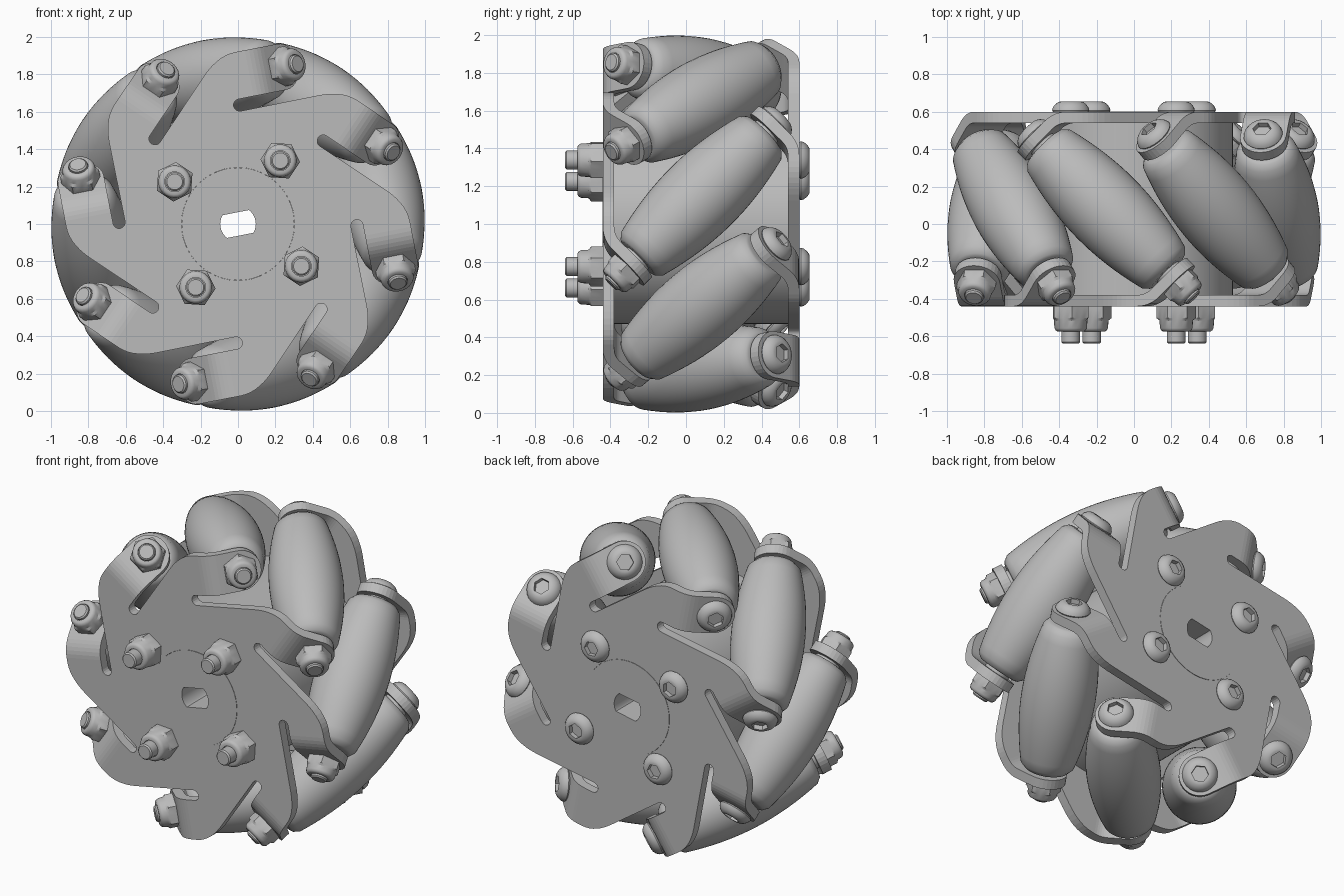
import bpy, bmesh
from math import sin, cos, pi, radians, sqrt
from mathutils import Matrix, Vector

if "Cube" in bpy.data.objects:
    bpy.data.objects.remove(bpy.data.objects["Cube"])

CENTRE = Vector((0, 0.08, 1))
Y = Vector((0, 1, 0))
COUNT = 8
STEP = 2 * pi / COUNT
OFFSET = radians(11)      # angle of the first roller
ROLLER_R = 0.78           # distance of roller axes from the wheel axis
PLATE_Y = 0.49            # plate mid-surface, from the wheel centre
THICK = 0.06

grey = bpy.data.materials.new("metal grey")
grey.use_nodes = True
grey.diffuse_color = (0.5, 0.5, 0.5, 1)
grey.node_tree.nodes["Principled BSDF"].inputs["Base Color"].default_value = (0.5, 0.5, 0.5, 1)


def radial(a):
    return Vector((cos(a), 0, sin(a)))


def tangent(a):
    return Vector((-sin(a), 0, cos(a)))


def frame(origin, x, z):
    m = Matrix((x, z.cross(x), z)).transposed().to_4x4()
    m.translation = origin
    return m


def finish(bm, name, smooth=True):
    bmesh.ops.recalc_face_normals(bm, faces=bm.faces)
    me = bpy.data.meshes.new(name)
    bm.to_mesh(me)
    bm.free()
    me.materials.append(grey)
    ob = bpy.data.objects.new(name, me)
    bpy.context.collection.objects.link(ob)
    bpy.ops.object.select_all(action='DESELECT')
    ob.select_set(True)
    bpy.context.view_layer.objects.active = ob
    if smooth:
        bpy.ops.object.shade_smooth_by_angle(angle=radians(32))
    return ob


def hexagon(r):
    return lambda t: r * cos(pi / 6) / cos(t % (pi / 3) - pi / 6)


def flat_slot(t):
    return min(0.095, 0.062 / max(abs(sin(t)), 0.01))


def lathe(name, rows, matrix, seg=24, closed=False):
    """Rings of (radius or radius function, height) joined along local z."""
    bm = bmesh.new()
    rings = []
    for r, s in rows:
        ring = []
        for i in range(seg):
            t = 2 * pi * i / seg
            q = r(t) if callable(r) else r
            ring.append(bm.verts.new(matrix @ Vector((q * cos(t), q * sin(t), s))))
        rings.append(ring)
    pairs = list(zip(rings, rings[1:]))
    if closed:
        pairs.append((rings[-1], rings[0]))
    else:
        bm.faces.new(rings[0])
        bm.faces.new(rings[-1])
    for a, b in pairs:
        for i in range(seg):
            j = (i + 1) % seg
            bm.faces.new((a[i], a[j], b[j], b[i]))
    return finish(bm, name)


def button_head(name, matrix, r):
    """Domed bolt head with a hexagonal socket, rising along local z."""
    socket = hexagon(r * 0.48)
    lathe(name, [(r * 0.95, 0), (r, 0.008), (r * 0.95, 0.024), (r * 0.82, 0.041),
                 (r * 0.66, 0.052), (r * 0.55, 0.055), (socket, 0.055),
                 (socket, 0.025)], matrix)


def lock_nut(name, matrix, hex_h, dome_h, stud_h):
    """Hexagonal nut, rounded collar and protruding bolt end."""
    lathe(name, [(hexagon(0.106), 0), (hexagon(0.106), hex_h - 0.012),
                 (0.09, hex_h), (0.087, dome_h - 0.018), (0.08, dome_h - 0.006),
                 (0.07, dome_h), (0.053, dome_h), (0.053, dome_h - 0.012),
                 (0.05, dome_h - 0.012), (0.05, stud_h - 0.008),
                 (0.042, stud_h)], matrix)


def bezier(p, c, q, n):
    pts = []
    for i in range(n + 1):
        k = i / n
        pts.append(tuple((1 - k) ** 2 * a + 2 * k * (1 - k) * b + k * k * d
                         for a, b, d in zip(p, c, q)))
    return pts


# Side plate: eight flat sectors, each with a tab bent square to its roller
def plate(name, flip):
    bm = bmesh.new()
    lo, hi = ROLLER_R - 0.125, ROLLER_R + 0.125
    slot_u, slot_r, bend = 0.13, 0.0325, 0.25
    h = sqrt(0.5)
    low = lo - 2 * slot_r
    start = (h * (slot_u - low), h * (slot_u + low))
    curve = bezier((0.19, 0), (bend, 0), (bend + 0.06 * h, 0.06 * h), 6)
    outline = [start] + bezier((-0.03, hi - 0.096), (0.066, hi), (0.16, hi), 7)
    outline += [(0.19, hi), (0.19, lo)]
    outline += [(slot_u - slot_r * sin(pi * i / 8), lo - slot_r + slot_r * cos(pi * i / 8))
                for i in range(9)]
    first = pi / 2 - STEP / 2
    base = Vector(start).angle_signed(Vector((1, 0)))
    arc = [base - STEP + STEP * i / 6 for i in range(7)]
    outline += [(0.302 * cos(t), 0.302 * sin(t)) for t in arc]
    tip = [(0.17 + 0.125 * sin(pi * i / 16), ROLLER_R + 0.125 * cos(pi * i / 16))
           for i in range(17)]
    turn = Matrix.Rotation(pi, 4, radial(OFFSET)) if flip else Matrix()
    for k in range(COUNT):
        a = OFFSET + k * STEP

        def vert(u, v, d=0):
            p = radial(a) * v - tangent(a) * u + Y * (d - PLATE_Y)
            return bm.verts.new(CENTRE + turn @ p)

        bm.faces.new([vert(u, v) for u, v in outline])
        for (u0, d0), (u1, d1) in zip(curve, curve[1:]):
            bm.faces.new([vert(u0, hi, d0), vert(u1, hi, d1),
                          vert(u1, lo, d1), vert(u0, lo, d0)])
        end_u, end_d = curve[-1]
        bm.faces.new([vert(end_u, hi, end_d)]
                     + [vert(bend + p * h, v, p * h) for p, v in tip]
                     + [vert(end_u, lo, end_d)])
    bmesh.ops.remove_doubles(bm, verts=bm.verts, dist=0.0005)
    ob = finish(bm, name, smooth=False)
    mod = ob.modifiers.new("thickness", 'SOLIDIFY')
    mod.thickness = THICK
    mod.offset = 0
    mod.use_even_offset = True


plate("front_plate", False)
plate("back_plate", True)

# Hub with its shaft slot, and the drum between the plates
axle = frame(CENTRE, radial(OFFSET), Y)
face = PLATE_Y + THICK / 2
lathe("hub", [(0.301, -face - 0.002), (0.301, face + 0.002),
              (flat_slot, face + 0.002), (flat_slot, -face - 0.002)],
      axle, seg=96, closed=True)
inner = PLATE_Y - THICK / 2
lathe("drum", [(0.53, -inner), (0.53, inner), (0.29, inner), (0.29, -inner)],
      axle, seg=96, closed=True)

# Four hub bolts
for k in range(4):
    a = radians(56.3 + 90 * k)
    spot = CENTRE + radial(a) * 0.407
    lock_nut(f"hub_nut_{k + 1}", frame(spot - Y * face, radial(a), -Y), 0.075, 0.135, 0.2)
    button_head(f"hub_bolt_head_{k + 1}", frame(spot + Y * face, radial(a), Y), 0.1)

# Barrel rollers with their washers, nuts and bolt heads
HALF = 0.475
TAB = 0.523 + THICK / 2
barrel = [(0.07, -HALF), (0.118, -HALF), (0.134, -HALF + 0.006), (0.146, -HALF + 0.02)]
for i in range(17):
    s = (HALF - 0.035) * (i / 8 - 1)
    barrel.append((1 - sqrt(ROLLER_R ** 2 + s * s / 2), s))
barrel += [(r, -s) for r, s in reversed(barrel[:4])]
for k in range(COUNT):
    a = OFFSET + k * STEP
    axis = (tangent(a) + Y).normalized()
    spot = CENTRE + radial(a) * ROLLER_R
    m = frame(spot, radial(a), axis)
    lathe(f"roller_{k + 1}", barrel, m, seg=48)
    lathe(f"roller_pin_{k + 1}", [(0.08, -TAB + 0.01), (0.08, TAB - 0.01)], m)
    lock_nut(f"roller_nut_{k + 1}", frame(spot - axis * TAB, radial(a), -axis),
             0.06, 0.105, 0.122)
    button_head(f"roller_bolt_head_{k + 1}", frame(spot + axis * TAB, radial(a), axis), 0.105)
